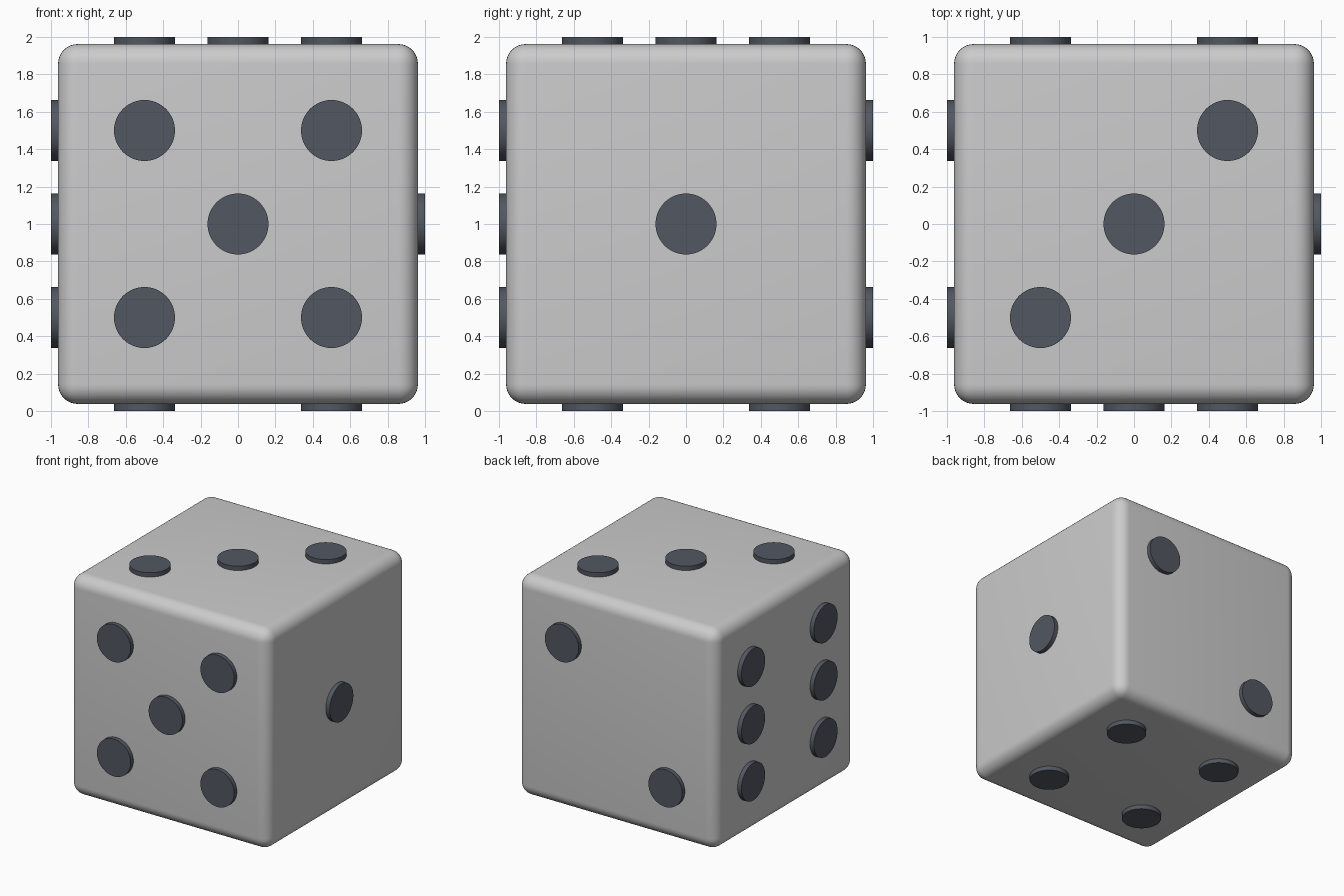
import bpy
from mathutils import Vector

if "Cube" in bpy.data.objects:
    bpy.data.objects.remove(bpy.data.objects["Cube"])

HALF = 0.962      # half width of the cube body
ROUND = 0.105     # edge rounding
PIP_R = 0.163     # pip radius
PIP_DEPTH = 0.08  # pips are partly sunk into the faces
CENTRE = Vector((0, 0, 1))
S = 0.5           # pip spacing

pip_mat = bpy.data.materials.new("dark_grey")
pip_mat.diffuse_color = (0.085, 0.095, 0.12, 1)
pip_mat.use_nodes = True
pip_mat.node_tree.nodes["Principled BSDF"].inputs["Base Color"].default_value = pip_mat.diffuse_color

# Rounded cube body
bpy.ops.mesh.primitive_cube_add(size=2 * HALF, location=CENTRE)
body = bpy.context.object
body.name = "body"
bevel = body.modifiers.new("rounded_edges", "BEVEL")
bevel.width = ROUND
bevel.segments = 8
bpy.ops.object.modifier_apply(modifier=bevel.name)
bpy.ops.object.shade_smooth_by_angle()

# Pip layouts: face name -> (normal, u axis, v axis, pip positions)
X, Y, Z = Vector((1, 0, 0)), Vector((0, 1, 0)), Vector((0, 0, 1))
corners = [(u, v) for u in (-S, S) for v in (-S, S)]
diagonal = [(-S, -S), (S, S)]
middle = [(0, 0)]
faces = {
    "right": (X, Y, Z, middle),
    "back": (Y, X, Z, diagonal),
    "top": (Z, X, Y, diagonal + middle),
    "bottom": (-Z, X, Y, corners),
    "front": (-Y, X, Z, corners + middle),
    "left": (-X, Y, Z, corners + [(-S, 0), (S, 0)]),
}

# Raised round pips
for face, (normal, u_axis, v_axis, spots) in faces.items():
    for i, (u, v) in enumerate(spots, 1):
        pos = CENTRE + normal * (1 - PIP_DEPTH / 2) + u_axis * u + v_axis * v
        bpy.ops.mesh.primitive_cylinder_add(
            vertices=48, radius=PIP_R, depth=PIP_DEPTH, location=pos,
            rotation=normal.to_track_quat("Z", "Y").to_euler())
        pip = bpy.context.object
        pip.name = f"{face}_pip_{i}"
        pip.data.materials.append(pip_mat)
        bpy.ops.object.shade_smooth_by_angle()
